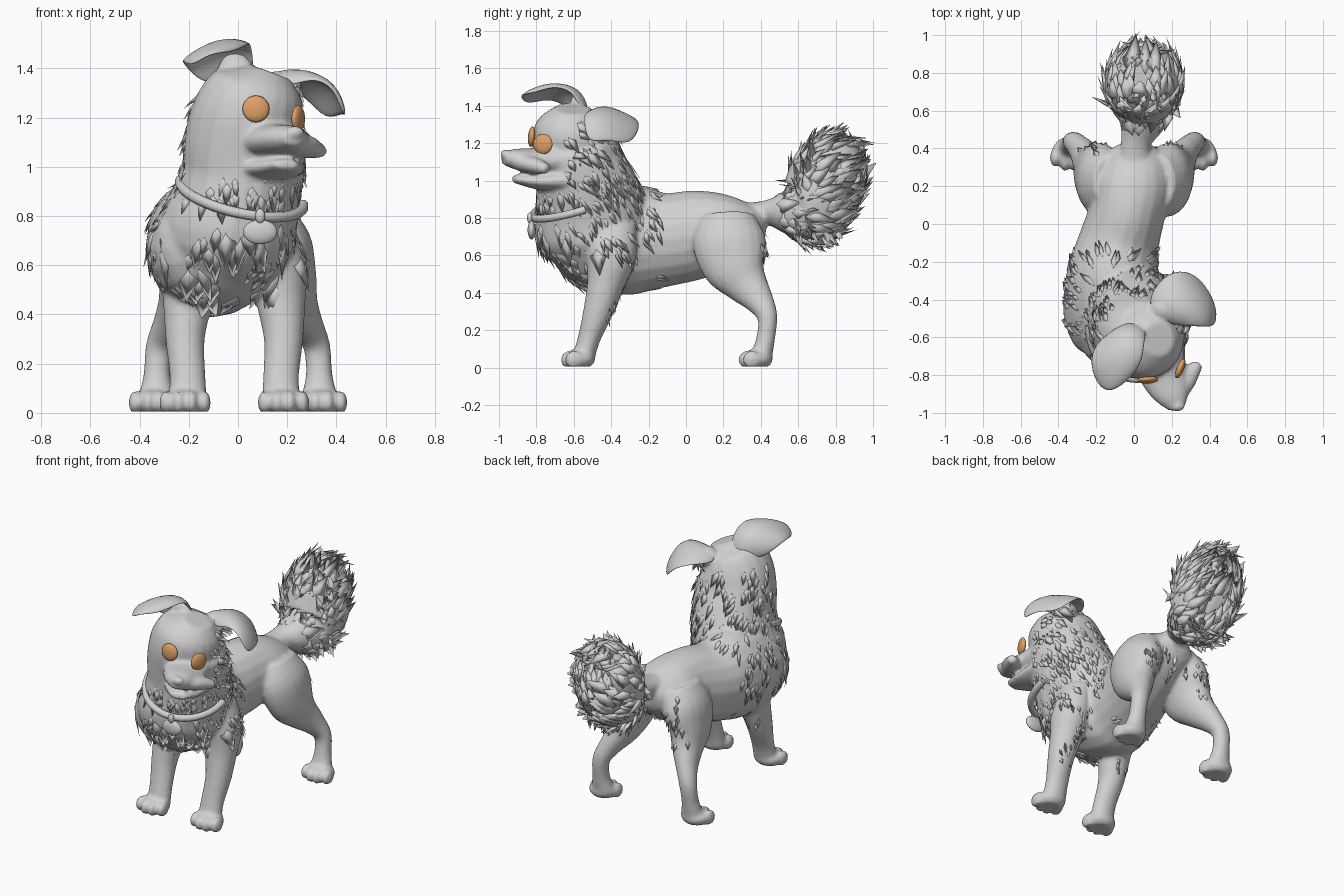
import bpy, bmesh, math, random
from mathutils import Vector, Matrix

random.seed(4)
if "Cube" in bpy.data.objects:
    bpy.data.objects.remove(bpy.data.objects["Cube"])


def material(name, rgb):
    m = bpy.data.materials.new(name)
    m.use_nodes = True
    m.diffuse_color = (*rgb, 1)
    m.node_tree.nodes["Principled BSDF"].inputs["Base Color"].default_value = (*rgb, 1)
    return m


GREY = material("grey coat", (0.64, 0.64, 0.64))
AMBER = material("amber eye", (0.72, 0.35, 0.13))


def make(name, bm, mat=GREY):
    bmesh.ops.recalc_face_normals(bm, faces=bm.faces)
    me = bpy.data.meshes.new(name)
    bm.to_mesh(me)
    bm.free()
    me.materials.append(mat)
    for p in me.polygons:
        p.use_smooth = True
    ob = bpy.data.objects.new(name, me)
    bpy.context.collection.objects.link(ob)
    return ob


def blend(a, b, c, d, t):
    return [0.5 * (2 * q + (r - p) * t + (2 * p - 5 * q + 4 * r - s) * t * t
                   + (3 * q - p - 3 * r + s) * t ** 3) for p, q, r, s in zip(a, b, c, d)]


def loft(bm, stations, seg=20, steps=4):
    """Smooth tube through stations of (x, y, z, side radius, other radius)."""
    s = [stations[0]] + list(stations) + [stations[-1]]
    path = [blend(*s[i:i + 4], k / steps) for i in range(len(s) - 3) for k in range(steps)]
    path.append(stations[-1])
    rings = []
    for i, p in enumerate(path):
        a, b = path[max(i - 1, 0)], path[min(i + 1, len(path) - 1)]
        t = (Vector(b[:3]) - Vector(a[:3])).normalized()
        u = Vector((1, 0, 0))
        u = (u - t * u.dot(t)).normalized()
        v = t.cross(u)
        rings.append([bm.verts.new(Vector(p[:3]) + u * p[3] * math.cos(w) + v * p[4] * math.sin(w))
                      for w in (math.tau * k / seg for k in range(seg))])
    for a, b in zip(rings, rings[1:]):
        for k in range(seg):
            j = (k + 1) % seg
            bm.faces.new((a[k], a[j], b[j], b[k]))
    bm.faces.new(rings[0][::-1])
    bm.faces.new(rings[-1])


def ball(bm, loc, size, rot=Matrix()):
    m = Matrix.Translation(loc) @ rot @ Matrix.Diagonal((*size, 1))
    bmesh.ops.create_uvsphere(bm, u_segments=20, v_segments=12, radius=1, matrix=m)


# Body mass: trunk, neck with skull, muzzle, jaw, lip, nose, ear roots, tail core
bm = bmesh.new()
loft(bm, [(0, .43, .76, .05, .06), (0, .39, .76, .13, .1), (0, .25, .74, .2, .185),
          (-.03, .08, .715, .2, .235), (-.08, -.1, .685, .215, .25), (-.11, -.28, .685, .25, .295),
          (-.09, -.45, .675, .285, .275), (-.04, -.6, .67, .25, .21), (0, -.74, .67, .08, .06)])
loft(bm, [(-.06, -.45, .52, .2, .17), (-.05, -.49, .7, .28, .3), (-.01, -.51, .85, .26, .3),
          (.02, -.54, .98, .25, .27), (.03, -.575, 1.1, .25, .24), (.05, -.6, 1.22, .23, .225),
          (.1, -.61, 1.31, .185, .19), (.13, -.61, 1.385, .09, .09)])
loft(bm, [(.1, -.62, 1.11, .16, .11), (.155, -.8, 1.105, .125, .072),
          (.205, -.91, 1.115, .09, .055), (.23, -.975, 1.12, .045, .035)])
loft(bm, [(.1, -.62, 1.0, .18, .08), (.16, -.8, .995, .12, .042), (.2, -.92, 1.01, .05, .022)])
loft(bm, [(.22, -.9, 1.1, .06, .045), (.28, -.81, 1.08, .06, .045), (.345, -.74, 1.06, .025, .025)])
ball(bm, (.23, -.965, 1.14), (.04, .03, .026))
ball(bm, (-.01, -.58, 1.38), (.075, .045, .085))
ball(bm, (.17, -.45, 1.33), (.09, .07, .06))
loft(bm, [(0, .3, .82, .09, .06), (.01, .43, .83, .08, .065), (.04, .54, .83, .13, .12),
          (.05, .66, .84, .195, .19), (.05, .74, .97, .21, .21), (.05, .77, 1.11, .19, .19),
          (.05, .77, 1.23, .09, .1)])

# Legs and paws on both sides
for s in (-1, 1):
    fore = [(.16, -.4, .75, .08, .13), (.18, -.4, .6, .115, .135), (.19, -.43, .45, .1, .1),
            (.2, -.47, .3, .08, .08), (.19, -.52, .15, .073, .06), (.19, -.55, .04, .08, .06)]
    hind = [(.12, .22, .8, .1, .15), (.17, .23, .68, .13, .195), (.21, .26, .55, .11, .175),
            (.235, .32, .45, .09, .12), (.28, .39, .36, .066, .08), (.32, .435, .27, .055, .054),
            (.33, .425, .15, .055, .05), (.33, .4, .05, .08, .06)]
    for leg, shift in ((fore, -.015), (hind, 0)):
        loft(bm, [(s * p[0] + shift, *p[1:]) for p in leg])
        x, y = s * (leg[-1][0] + .01) + shift, leg[-1][1]
        ball(bm, (x, y - .02, .045), (.095, .085, .055))
        for k in range(4):
            o = k - 1.5
            ball(bm, (x + o * .052, y - .075 + .012 * o * o, .042), (.027, .05, .048))
body = make("dog_body", bm)

# Fuse the masses into one skin
fuse = body.modifiers.new("fuse", 'REMESH')
fuse.mode, fuse.voxel_size, fuse.use_smooth_shade = 'VOXEL', .012, True
relax = body.modifiers.new("relax", 'SMOOTH')
relax.factor, relax.iterations = .5, 5
deps = bpy.context.evaluated_depsgraph_get()
skin = bpy.data.meshes.new_from_object(body.evaluated_get(deps))
body.modifiers.clear()
body.data = skin
if not skin.materials:
    skin.materials.append(GREY)
for v in skin.vertices:
    v.co.z = max(v.co.z, .005)
for p in skin.polygons:
    p.use_smooth = True
faces = [(p.center.copy(), p.normal.copy()) for p in skin.polygons]


def fur(name, count, where, flow, length, width, lift):
    """Scatter low pointed locks over the skin faces chosen by a rule."""
    spots = [f for f in faces if where(*f)]
    bm = bmesh.new()
    for c, n in random.sample(spots, min(count, len(spots))):
        d = flow(c)
        d = d - n * d.dot(n)
        if d.length < .05:
            continue
        d.normalize()
        side = n.cross(d)
        d = (d + side * random.uniform(-.25, .25)).normalized()
        L, W = length * random.uniform(.7, 1.3), width * random.uniform(.7, 1.2)
        root, l, r, top, tip = [bm.verts.new(c + q) for q in (
            -d * L * .4 - n * W * .2, d * L * .2 - side * W - n * W * .2,
            d * L * .2 + side * W - n * W * .2, d * L * .2 + n * W * .18, d * L + n * L * lift)]
        for f in ((root, l, top), (root, top, r), (l, tip, top), (top, tip, r), (root, r, tip, l)):
            bm.faces.new(f)
    make(name, bm)


# Fur: plume, mane, bib, cheeks, leg feathering
tail_root = Vector((.03, .4, .82))
fur("tail_plume", 210, lambda c, n: c.y > .47 and c.z > .6 and n.y < .85,
    lambda c: c - tail_root, .15, .05, -.06)
fur("tail_tip", 40, lambda c, n: c.y > .8 and n.y >= .8,
    lambda c: Vector((0, 0, 1)), .13, .05, -.1)
fur("tail_underside", 40, lambda c, n: .56 < c.y < .8 and c.z < .8 and n.z < -.2,
    lambda c: Vector((0, .5, -1)), .1, .03, .3)
fur("tail_inner_edge", 25, lambda c, n: .5 < c.y < .68 and c.z > .9 and n.y < -.2,
    lambda c: Vector((0, -.2, 1)), .11, .035, .25)
down_back = Vector((0, .5, -1))
fur("mane_locks", 170, lambda c, n: -.65 < c.y < -.15 and .6 < c.z < 1.05 and n.y > -.4,
    lambda c: down_back, .085, .025, .05)
fur("bib_locks", 45, lambda c, n: c.y < -.45 and .45 < c.z < .76 and n.y < -.2,
    lambda c: Vector((0, .1, -1)), .12, .045, 0)
fur("cheek_locks", 90, lambda c, n: -.65 < c.y < -.3 and .95 < c.z < 1.32 and n.z < .6,
    lambda c: Vector((0, .6, -.8)), .09, .03, .1)
fur("throat_locks", 30, lambda c, n: c.y < -.65 and .86 < c.z < .95,
    lambda c: Vector((0, 0, -1)), .08, .035, .05)
fur("foreleg_feather", 30, lambda c, n: -.5 < c.y < -.2 and .25 < c.z < .6 and n.y > .6,
    lambda c: Vector((0, .4, -1)), .05, .014, .2)
fur("thigh_feather", 40, lambda c, n: .3 < c.y < .5 and .48 < c.z < .8 and n.y > .6,
    lambda c: Vector((0, .2, -1)), .06, .018, .2)
fur("belly_fringe", 15, lambda c, n: -.5 < c.y < .05 and .36 < c.z < .5 and n.z < -.6,
    lambda c: Vector((0, 1, -.2)), .06, .02, .05)


# Folded ears: cupped sheets, rows running from base to tip
def ear(name, rows):
    bm = bmesh.new()
    mid = sum((Vector(p) for r in rows for p in r), Vector()) / 12
    g = [[bm.verts.new(mid + (Vector(p) - mid) * 1.12) for p in r] for r in rows]
    for a, b in zip(g, g[1:]):
        for k in range(2):
            bm.faces.new((a[k], a[k + 1], b[k + 1], b[k]))
    ob = make(name, bm)
    thick = ob.modifiers.new("thick", 'SOLIDIFY')
    thick.thickness, thick.offset = .025, 0
    ob.modifiers.new("round", 'SUBSURF').levels = 2


ear("right_ear", [
    [(-.12, -.6, 1.33), (-.03, -.52, 1.39), (.06, -.58, 1.37)],
    [(-.2, -.64, 1.4), (-.07, -.56, 1.5), (.045, -.61, 1.48)],
    [(-.225, -.74, 1.44), (-.07, -.72, 1.53), (.04, -.72, 1.5)],
    [(-.18, -.84, 1.4), (-.12, -.885, 1.46), (-.02, -.8, 1.46)]])
ear("left_ear", [
    [(.21, -.53, 1.31), (.14, -.48, 1.38), (.08, -.42, 1.31)],
    [(.3, -.53, 1.36), (.24, -.42, 1.41), (.16, -.28, 1.34)],
    [(.39, -.54, 1.32), (.38, -.45, 1.355), (.27, -.25, 1.29)],
    [(.42, -.52, 1.2), (.42, -.42, 1.23), (.35, -.31, 1.19)]])

# Eyes
for name, loc, out in (("right_eye", (.073, -.825, 1.235), (.05, -1, .1)),
                       ("left_eye", (.245, -.765, 1.195), (1, -.4, 0))):
    bm = bmesh.new()
    ball(bm, loc, (.055, .055, .02), Vector(out).to_track_quat('Z', 'Y').to_matrix().to_4x4())
    make(name, bm, AMBER)

# Collar: a strap across the throat, its ends lost in the mane
strap = bpy.data.curves.new("collar", 'CURVE')
strap.dimensions = '3D'
strap.bevel_depth, strap.bevel_resolution, strap.use_fill_caps = .022, 2, True
line = strap.splines.new('POLY')
line.points.add(32)
for i, p in enumerate(line.points):
    a = math.pi * (.98 + 1.04 * i / 32)
    p.co = (.015 + .25 * math.cos(a), -.555 + .265 * math.sin(a),
            .89 + .08 * math.sin(a) - .05 * math.cos(a), 1)
strap.materials.append(GREY)
bpy.context.collection.objects.link(bpy.data.objects.new("collar", strap))

# Tag hanging from its ring
bm = bmesh.new()
ball(bm, (.09, -.825, .735), (.07, .022, .05))
ball(bm, (.09, -.835, .8), (.02, .015, .03))
make("collar_tag", bm)
